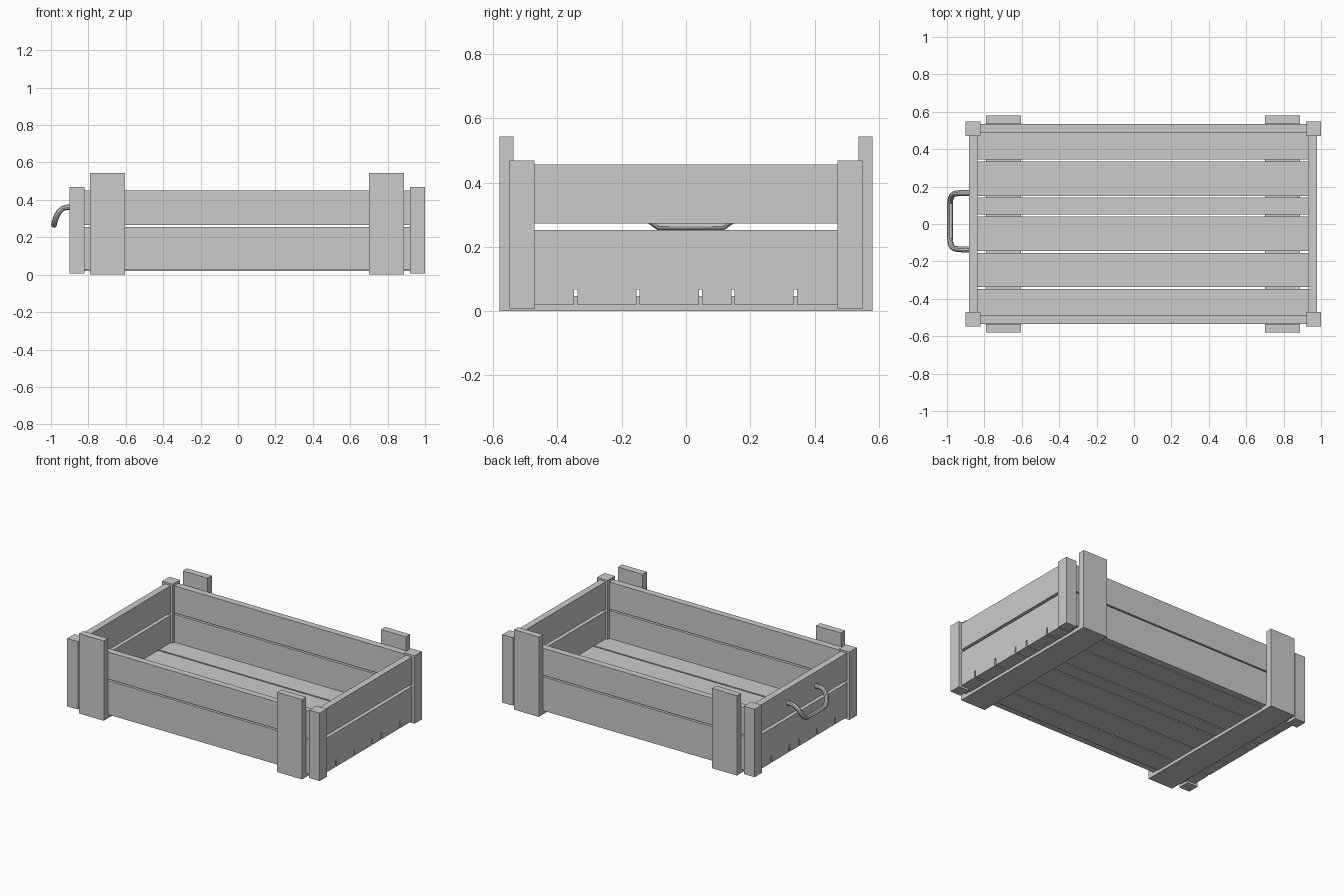
import bpy
import bmesh
from mathutils import Vector

old = bpy.data.objects.get("Cube")
if old:
    bpy.data.objects.remove(old, do_unlink=True)

CX = 0.049        # middle of the crate body; the handle takes up the rest of the length
GAPS = (-0.343, -0.149, 0.045, 0.146, 0.34)   # gaps between floor planks
HALF_GAP = 0.005
FLOOR_Z, FLOOR_TOP = 0.02, 0.067

wood = bpy.data.materials.new("plain grey")
wood.use_nodes = True
grey = (0.6, 0.6, 0.6, 1)
wood.diffuse_color = grey
wood.node_tree.nodes["Principled BSDF"].inputs["Base Color"].default_value = grey


def finish(name, bm):
    bmesh.ops.recalc_face_normals(bm, faces=bm.faces)
    mesh = bpy.data.meshes.new(name)
    bm.to_mesh(mesh)
    bm.free()
    mesh.materials.append(wood)
    obj = bpy.data.objects.new(name, mesh)
    bpy.context.collection.objects.link(obj)
    return obj


def extrude(name, profile, offset):
    """Solid made by pushing a flat outline along an offset."""
    bm = bmesh.new()
    face = bm.faces.new([bm.verts.new(p) for p in profile])
    new = bmesh.ops.extrude_face_region(bm, geom=[face])["geom"]
    bmesh.ops.translate(bm, vec=offset,
                        verts=[v for v in new if isinstance(v, bmesh.types.BMVert)])
    # The starting face is kept by the extrusion and closes the solid
    return finish(name, bm)


def box(name, x, y, z):
    profile = [(x[0], y[0], z[0]), (x[1], y[0], z[0]),
               (x[1], y[1], z[0]), (x[0], y[1], z[0])]
    return extrude(name, profile, (0, 0, z[1] - z[0]))


def span(sign, near, far, centre=0):
    return sorted((centre + sign * near, centre + sign * far))


# Floor planks
edges = [-0.49 - HALF_GAP, *GAPS, 0.49 + HALF_GAP]
for i, (a, b) in enumerate(zip(edges, edges[1:])):
    box(f"floor_plank_{i + 1}", (CX - 0.885, CX + 0.885),
        (a + HALF_GAP, b - HALF_GAP), (FLOOR_Z, FLOOR_TOP))

# Long side boards
for side, s in (("front", -1), ("back", 1)):
    y = span(s, 0.49, 0.535)
    box(f"{side}_lower_board", (CX - 0.872, CX + 0.872), y, (0.025, 0.256))
    box(f"{side}_upper_board", (CX - 0.872, CX + 0.872), y, (0.266, 0.45))

# End boards, the lower ones notched where the floor gaps run out
for side, s in (("right", -1), ("left", 1)):
    x0, x1 = span(s, 0.885, 0.93, CX)
    box(f"{side}_upper_end_board", (x0, x1), (-0.472, 0.472), (0.272, 0.456))
    outline = [(-0.472, FLOOR_Z)]
    for g in GAPS:
        a, b = g - HALF_GAP, g + HALF_GAP
        outline += [(a, FLOOR_Z), (a, FLOOR_TOP), (b, FLOOR_TOP), (b, FLOOR_Z)]
    outline += [(0.472, FLOOR_Z), (0.472, 0.253), (-0.472, 0.253)]
    extrude(f"{side}_lower_end_board", [(x0, y, z) for y, z in outline], (x1 - x0, 0, 0))

    # Corner posts
    for end, t in (("front", -1), ("back", 1)):
        box(f"{end}_{side}_post", span(s, 0.87, 0.95, CX),
            span(t, 0.471, 0.549), (0.006, 0.468))

    # U-shaped brace under the floor and up both sides
    bx0, bx1 = span(s, 0.652, 0.839, CX)
    u = [(-0.581, 0), (0.581, 0), (0.581, 0.543), (0.536, 0.543),
         (0.536, 0.047), (-0.536, 0.047), (-0.536, 0.543), (-0.581, 0.543)]
    extrude(f"{side}_brace", [(bx0, y, z) for y, z in u], (bx1 - bx0, 0, 0))

# Bent tube handle on the right end
half = [(-0.87, 0.151, 0.36), (-0.915, 0.151, 0.36), (-0.938, 0.15, 0.354),
        (-0.958, 0.147, 0.335), (-0.972, 0.138, 0.308),
        (-0.98, 0.122, 0.283), (-0.984, 0.098, 0.266)]
path = half + [(x, -y, z) for x, y, z in reversed(half)]
curve = bpy.data.curves.new("handle_path", "CURVE")
curve.dimensions = "3D"
curve.bevel_depth = 0.0155
curve.bevel_resolution = 3
curve.use_fill_caps = True
spline = curve.splines.new("POLY")
spline.points.add(len(path) - 1)
for point, co in zip(spline.points, path):
    point.co = (*(Vector(co) + Vector((0, 0.015, 0))), 1)
curve.materials.append(wood)
handle = bpy.data.objects.new("handle", curve)
bpy.context.collection.objects.link(handle)

bpy.ops.object.select_all(action="DESELECT")
handle.select_set(True)
bpy.context.view_layer.objects.active = handle
bpy.ops.object.convert(target="MESH")
bpy.ops.object.shade_smooth_by_angle()
